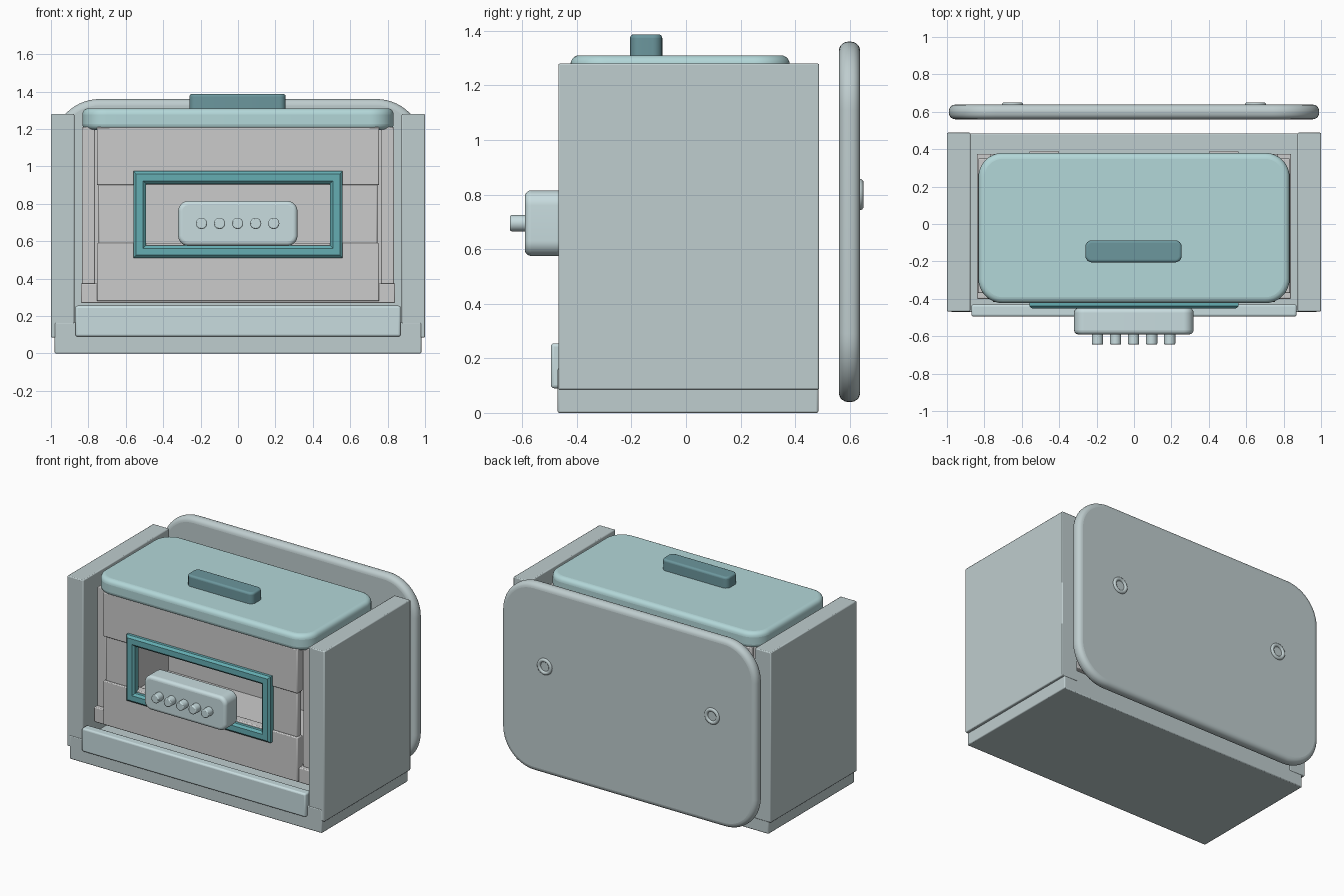
import bpy, bmesh, math
from mathutils import Matrix

if "Cube" in bpy.data.objects:
    bpy.data.objects.remove(bpy.data.objects["Cube"])


def material(name, rgb):
    m = bpy.data.materials.new(name)
    m.diffuse_color = (*rgb, 1)
    m.use_nodes = True
    m.node_tree.nodes["Principled BSDF"].inputs["Base Color"].default_value = m.diffuse_color
    return m


PALE = material("pale_teal", (0.58, 0.72, 0.74))
SHELL = material("grey_teal", (0.52, 0.61, 0.62))
LID = material("lid_teal", (0.45, 0.68, 0.69))
FRAME = material("deep_teal", (0.13, 0.42, 0.45))
DARK = material("dark_teal", (0.15, 0.31, 0.34))


def finish(name, bm, mat, bevel=0.0, segments=3):
    bmesh.ops.recalc_face_normals(bm, faces=bm.faces)
    me = bpy.data.meshes.new(name)
    bm.to_mesh(me)
    bm.free()
    ob = bpy.data.objects.new(name, me)
    bpy.context.collection.objects.link(ob)
    if mat:
        me.materials.append(mat)
    if bevel:
        b = ob.modifiers.new("bevel", "BEVEL")
        b.width, b.segments = bevel, segments
        b.limit_method, b.angle_limit = "ANGLE", math.radians(40)
    bpy.ops.object.select_all(action="DESELECT")
    ob.select_set(True)
    bpy.context.view_layer.objects.active = ob
    bpy.ops.object.shade_smooth_by_angle(angle=math.radians(35))
    return ob


def box(name, x, y, z, mat=None, bevel=0.006, segments=2):
    bm = bmesh.new()
    size = [b - a for a, b in (x, y, z)]
    mid = [(a + b) / 2 for a, b in (x, y, z)]
    bmesh.ops.create_cube(bm, size=1,
                          matrix=Matrix.Translation(mid) @ Matrix.Diagonal((*size, 1)))
    return finish(name, bm, mat, bevel, segments)


def rounded_slab(name, u, v, depth, axis, radius, bevel, mat, steps=10):
    """Rounded rectangle in (x, y) or (x, z), extruded along the other axis."""
    bm = bmesh.new()
    place = (lambda a, b, d: (a, b, d)) if axis == "z" else (lambda a, b, d: (a, d, b))
    centres = ((u[1] - radius, v[1] - radius), (u[0] + radius, v[1] - radius),
               (u[0] + radius, v[0] + radius), (u[1] - radius, v[0] + radius))
    ring = []
    for q, (cu, cv) in enumerate(centres):
        for i in range(steps + 1):
            t = math.pi / 2 * (q + i / steps)
            ring.append((cu + radius * math.cos(t), cv + radius * math.sin(t)))
    lo = [bm.verts.new(place(a, b, depth[0])) for a, b in ring]
    hi = [bm.verts.new(place(a, b, depth[1])) for a, b in ring]
    n = len(ring)
    bm.faces.new(lo)
    bm.faces.new(hi)
    for i in range(n):
        j = (i + 1) % n
        bm.faces.new((lo[i], lo[j], hi[j], hi[i]))
    return finish(name, bm, mat, bevel, 5)


def span(side, a, b):
    return tuple(sorted((side * a, side * b)))


# Outer shell: base, side walls, front sill, back plate
box("base", (-0.98, 0.98), (-0.47, 0.485), (0, 0.165), SHELL)
for s, tag in ((-1, "left"), (1, "right")):
    box("side_wall_" + tag, span(s, 0.875, 1.0), (-0.468, 0.488), (0.085, 1.28), SHELL)
box("front_sill", (-0.87, 0.87), (-0.495, -0.43), (0.09, 0.255), PALE, 0.012, 3)
rounded_slab("back_plate", (-0.99, 0.99), (0.04, 1.36), (0.56, 0.638), "y", 0.25, 0.034, SHELL, 14)

# Fastener rings on the back plate
for s, tag in ((-1, "left"), (1, "right")):
    bpy.ops.mesh.primitive_torus_add(location=(s * 0.65, 0.637, 0.8),
                                     rotation=(math.pi / 2, 0, 0),
                                     major_radius=0.045, minor_radius=0.013,
                                     major_segments=32, minor_segments=10)
    ob = bpy.context.object
    ob.name = "back_ring_" + tag
    ob.data.materials.append(SHELL)
    bpy.ops.object.shade_smooth()

# Inner compartment: floor tray, side walls, front and back panels
box("inner_tray", (-0.84, 0.84), (-0.40, 0.375), (0.27, 0.375))
for s, tag in ((-1, "left"), (1, "right")):
    box("inner_side_" + tag, span(s, 0.765, 0.835), (-0.37, 0.35), (0.37, 1.21))
    box("front_panel_" + tag, span(s, 0.53, 0.745), (-0.405, -0.36), (0.585, 0.905))
    box("back_tab_" + tag, span(s, 0.40, 0.56), (0.36, 0.39), (0.51, 1.20))
box("front_panel_top", (-0.755, 0.755), (-0.418, -0.36), (0.90, 1.21))
box("front_panel_bottom", (-0.755, 0.755), (-0.418, -0.36), (0.28, 0.59))
box("back_panel", (-0.77, 0.77), (0.32, 0.375), (0.28, 1.21))

# Window frame with mitred bars
bm = bmesh.new()
loops = []
for hw, z0, z1, y in ((0.56, 0.51, 0.975, -0.40), (0.56, 0.51, 0.975, -0.438),
                      (0.545, 0.525, 0.96, -0.452), (0.508, 0.562, 0.922, -0.452),
                      (0.493, 0.577, 0.907, -0.438), (0.493, 0.577, 0.907, -0.40)):
    loops.append([bm.verts.new((x, y, z)) for x, z in
                  ((-hw, z0), (hw, z0), (hw, z1), (-hw, z1))])
for k, a in enumerate(loops):
    b = loops[(k + 1) % len(loops)]
    for i in range(4):
        j = (i + 1) % 4
        bm.faces.new((a[i], a[j], b[j], b[i]))
finish("window_frame", bm, FRAME)

# Control block with five knobs
rounded_slab("control_block", (-0.32, 0.318), (0.575, 0.815), (-0.59, -0.45), "y", 0.055, 0.022, PALE)
for i in range(5):
    bm = bmesh.new()
    bmesh.ops.create_cone(bm, cap_ends=True, segments=24, radius1=0.03, radius2=0.03, depth=0.065,
                          matrix=Matrix.Translation((-0.195 + i * 0.0965, -0.6125, 0.695))
                          @ Matrix.Rotation(math.pi / 2, 4, "X"))
    finish("knob_%d" % (i + 1), bm, PALE, 0.006, 2)

# Lid and handle
rounded_slab("lid", (-0.832, 0.832), (-0.423, 0.38), (1.195, 1.31), "z", 0.13, 0.032, LID, 12)
rounded_slab("lid_handle", (-0.26, 0.255), (-0.205, -0.087), (1.295, 1.387), "z", 0.035, 0.014, DARK, 6)
